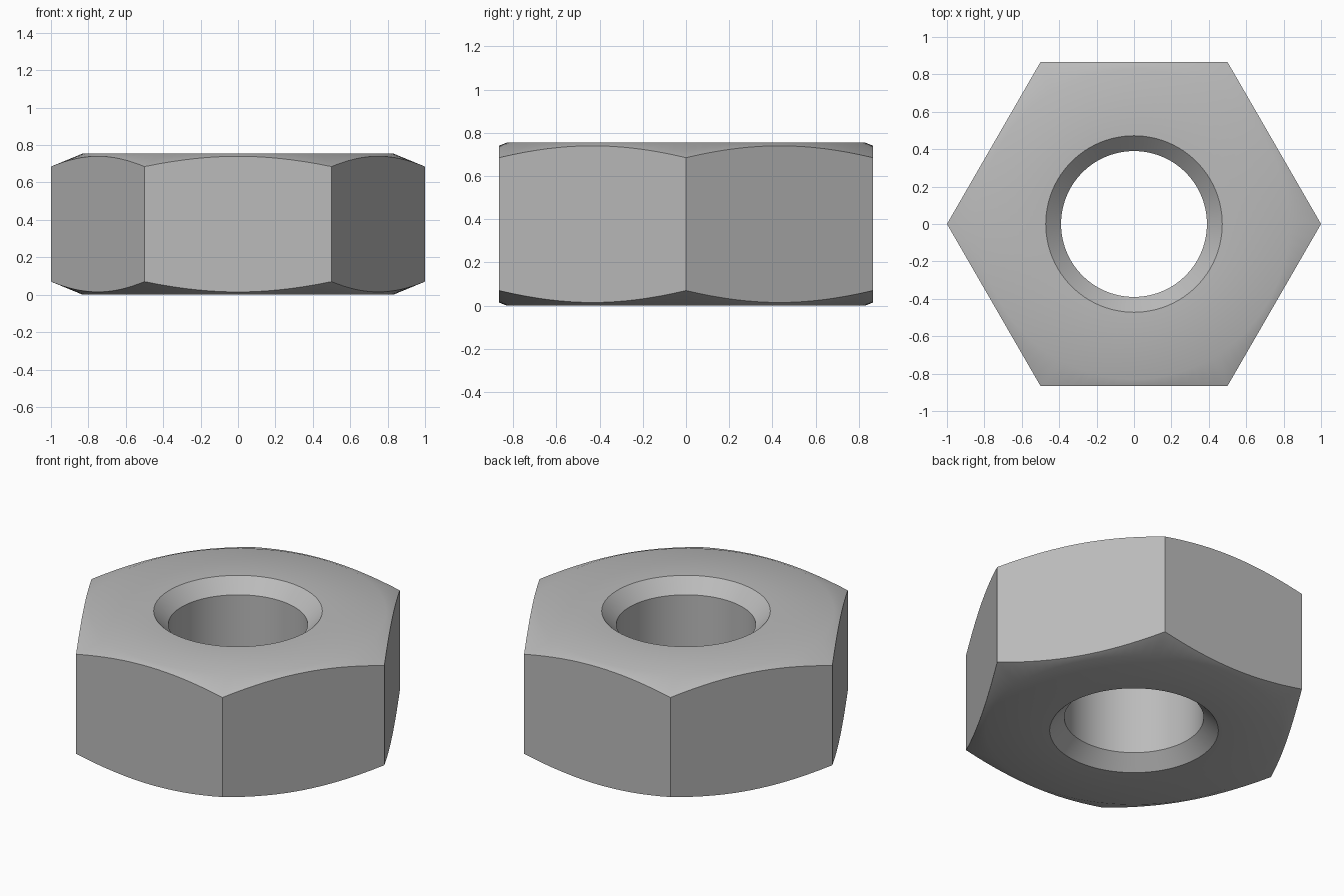
import bpy, bmesh, math

if "Cube" in bpy.data.objects:
    bpy.data.objects.remove(bpy.data.objects["Cube"])

HEIGHT = 0.755         # total thickness
APOTHEM = math.sqrt(3) / 2
FLAT_R = 0.83          # radius where the outer chamfer starts
SLOPE = 0.07 / 0.17    # chamfer drop per unit radius
HOLE_R, SINK_R = 0.39, 0.472
SEGMENTS = 96          # multiple of 6 so corners stay sharp


def profile(angle):
    """Closed radial section of the nut at the given angle."""
    off = (angle % (math.pi / 3)) - math.pi / 6
    r = APOTHEM / math.cos(off)
    drop = (r - FLAT_R) * SLOPE
    sink = SINK_R - HOLE_R
    half = [(HOLE_R, sink), (SINK_R, 0), (FLAT_R, 0), (r, drop)]
    return half + [(x, HEIGHT - z) for x, z in reversed(half)]


# hex nut body: sections swept around the axis
bm = bmesh.new()
rings = []
for i in range(SEGMENTS):
    a = 2 * math.pi * i / SEGMENTS
    rings.append([bm.verts.new((r * math.cos(a), r * math.sin(a), z))
                  for r, z in profile(a)])
for i, ring in enumerate(rings):
    nxt = rings[(i + 1) % SEGMENTS]
    for j in range(len(ring)):
        k = (j + 1) % len(ring)
        bm.faces.new((ring[j], nxt[j], nxt[k], ring[k]))
bmesh.ops.recalc_face_normals(bm, faces=bm.faces)
mesh = bpy.data.meshes.new("hex_nut")
bm.to_mesh(mesh)
bm.free()

# plain steel
steel = bpy.data.materials.new("steel_grey")
steel.diffuse_color = (0.5, 0.5, 0.5, 1)
steel.use_nodes = True
steel.node_tree.nodes["Principled BSDF"].inputs["Base Color"].default_value = steel.diffuse_color
mesh.materials.append(steel)

nut = bpy.data.objects.new("hex_nut", mesh)
bpy.context.collection.objects.link(nut)
bpy.context.view_layer.objects.active = nut
nut.select_set(True)
bpy.ops.object.shade_smooth_by_angle(angle=math.radians(30))
